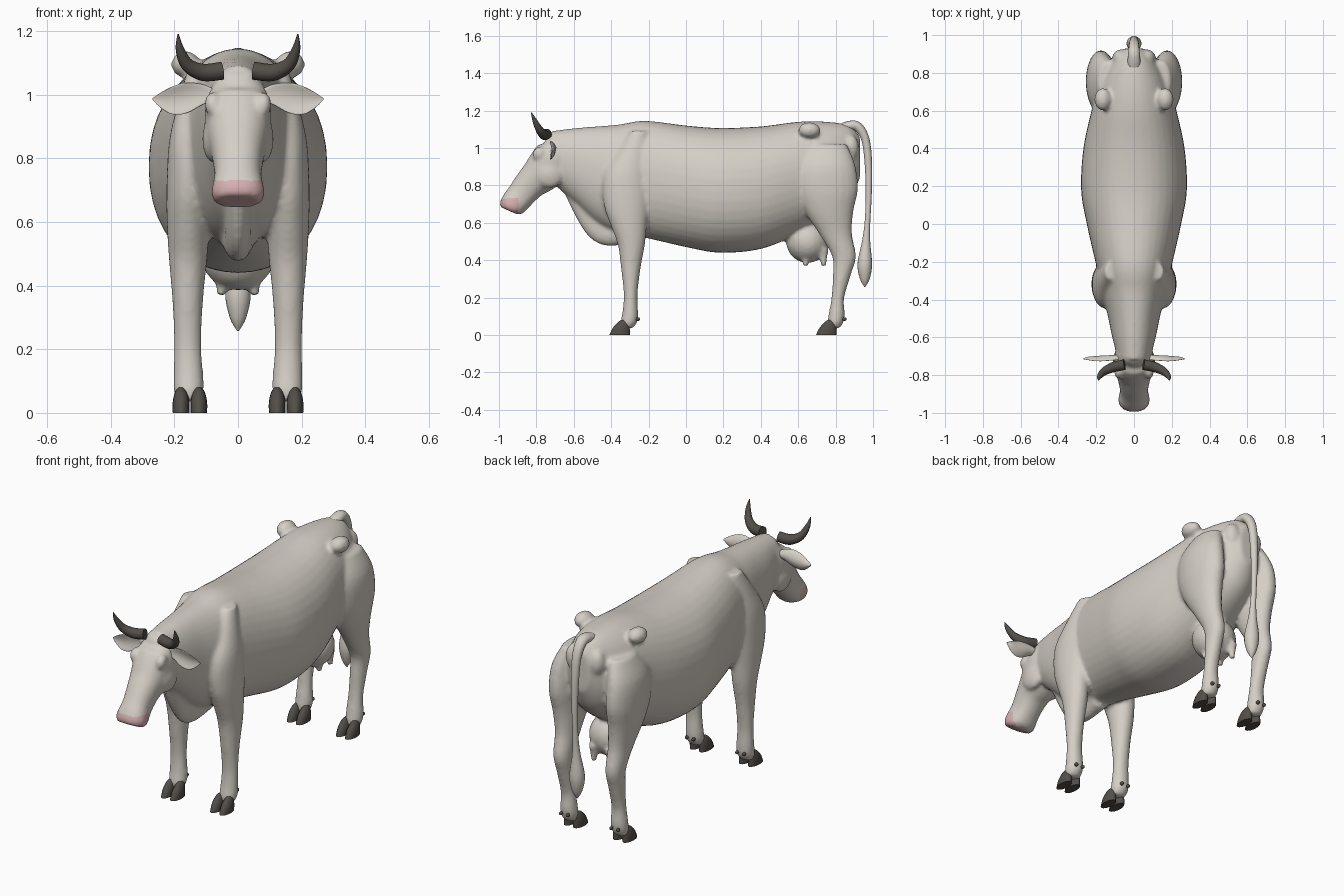
import bpy, bmesh, math
from mathutils import Vector, Matrix

old = bpy.data.objects.get("Cube")
if old:
    bpy.data.objects.remove(old, do_unlink=True)

X, Y, Z = Vector((1, 0, 0)), Vector((0, 1, 0)), Vector((0, 0, 1))


def material(name, color):
    m = bpy.data.materials.new(name)
    m.use_nodes = True
    m.diffuse_color = (*color, 1)
    bsdf = m.node_tree.nodes["Principled BSDF"]
    bsdf.inputs["Base Color"].default_value = (*color, 1)
    bsdf.inputs["Roughness"].default_value = 0.7
    return m


HIDE = material("pale hide", (0.66, 0.62, 0.56))
PINK = material("pink nose", (0.68, 0.43, 0.43))
HORN = material("dark horn", (0.085, 0.075, 0.065))


def spline(stations, steps):
    """Catmull-Rom through rows of x, y, z, radius, radius."""
    pts = [Vector(s) for s in stations]
    out = []
    for i in range(len(pts) - 1):
        a, b, c, d = pts[max(i - 1, 0)], pts[i], pts[i + 1], pts[min(i + 2, len(pts) - 1)]
        for k in range(steps):
            t = k / steps
            out.append(b + (c - a) * (t / 2) + (a * 2 - b * 5 + c * 4 - d) * (t * t / 2)
                       + (b * 3 - a - c * 3 + d) * (t ** 3 / 2))
    return out + [pts[-1]]


def loft(bm, stations, axis=None, ref=X, side=1, sides=24, steps=4, power=1.0, cup=0.0):
    """Closed skin around oval rings; fixed axis or following the path."""
    rows = spline([(s[0] * side, *s[1:]) for s in stations], steps)
    centers = [Vector(r[:3]) for r in rows]
    rings = []
    for i, r in enumerate(rows):
        t = axis or (centers[min(i + 1, len(rows) - 1)] - centers[max(i - 1, 0)]).normalized()
        u = (ref - t * ref.dot(t)).normalized()
        v = t.cross(u)
        ring = []
        for k in range(sides):
            a = math.tau * k / sides
            c, s = math.cos(a), math.sin(a)
            c = math.copysign(abs(c) ** power, c)
            s = math.copysign(abs(s) ** power, s)
            p = centers[i] + u * (c * max(r[3], .002)) + v * (s * max(r[4], .002))
            ring.append(bm.verts.new(p + Y * cup * (1 - s * s) * r[4]))
        rings.append(ring)
    for a, b in zip(rings, rings[1:]):
        for k in range(sides):
            n = (k + 1) % sides
            bm.faces.new((a[k], a[n], b[n], b[k]))
    bm.faces.new(rings[0][::-1])
    bm.faces.new(rings[-1])


def ball(bm, center, radii, tilt=0):
    m = Matrix.Translation(center) @ Matrix.Rotation(tilt, 4, 'X') @ Matrix.Diagonal((*radii, 1))
    bmesh.ops.create_uvsphere(bm, u_segments=20, v_segments=12, radius=1, matrix=m)


def finish(name, bm, mats, voxel=0, smooth=4):
    bmesh.ops.recalc_face_normals(bm, faces=bm.faces[:])
    me = bpy.data.meshes.new(name)
    bm.to_mesh(me)
    bm.free()
    ob = bpy.data.objects.new(name, me)
    bpy.context.collection.objects.link(ob)
    for m in mats:
        me.materials.append(m)
    bpy.ops.object.select_all(action='DESELECT')
    ob.select_set(True)
    bpy.context.view_layer.objects.active = ob
    if voxel:
        mod = ob.modifiers.new("blend", 'REMESH')
        mod.mode, mod.voxel_size = 'VOXEL', voxel
        soft = ob.modifiers.new("soften", 'SMOOTH')
        soft.factor, soft.iterations = 0.5, smooth
        for n in ("blend", "soften"):
            bpy.ops.object.modifier_apply(modifier=n)
    bpy.ops.object.shade_smooth_by_angle(angle=math.radians(180 if voxel else 50))
    return ob


# Torso and neck: y, half width, top, bottom
TORSO = [(-.72, .085, 1.09, .82), (-.6, .115, 1.105, .71), (-.48, .14, 1.115, .6),
         (-.36, .17, 1.125, .54), (-.22, .2, 1.145, .52), (0, .25, 1.12, .47),
         (.18, .28, 1.107, .44), (.4, .268, 1.115, .46), (.6, .225, 1.14, .54),
         (.75, .185, 1.14, .62), (.87, .115, 1.12, .72), (.93, .05, 1.06, .84)]
body = bmesh.new()
loft(body, [(0, y, (t + b) / 2, w, (t - b) / 2) for y, w, t, b in TORSO],
     axis=Y, sides=40, steps=5, power=.93)

# Head from poll to muzzle
loft(body, [(0, -.705, 1.075, .05, .04), (0, -.69, 1.015, .088, .09), (0, -.715, .94, .105, .11),
            (0, -.77, .866, .098, .105), (0, -.829, .812, .083, .087), (0, -.882, .749, .074, .077),
            (0, -.917, .707, .081, .073), (0, -.936, .684, .083, .066), (0, -.946, .664, .07, .052)],
     power=.88)

# Dewlap
loft(body, [(0, -.6, .77, .04, .05), (0, -.54, .665, .04, .06), (0, -.47, .575, .04, .07),
            (0, -.40, .545, .045, .07), (0, -.28, .56, .06, .06)])

# Udder
ball(body, (0, .65, .5), (.118, .115, .115))

FRONT_LEG = [(.125, -.25, 1.09, .03, .045), (.14, -.29, .97, .05, .08), (.15, -.32, .85, .067, .12),
             (.155, -.32, .7, .07, .12), (.157, -.305, .58, .066, .095), (.157, -.292, .48, .06, .072),
             (.158, -.295, .36, .049, .053), (.158, -.296, .22, .043, .037),
             (.156, -.298, .12, .047, .042), (.155, -.305, .07, .047, .045), (.155, -.315, .035, .035, .03)]
REAR_LEG = [(.14, .76, 1.02, .05, .1), (.17, .75, .91, .075, .155), (.175, .755, .78, .08, .165),
            (.17, .765, .66, .072, .13), (.163, .8, .54, .056, .088), (.16, .845, .42, .047, .064),
            (.158, .833, .32, .042, .048), (.156, .812, .2, .04, .034),
            (.155, .806, .12, .045, .042), (.155, .80, .07, .045, .043), (.155, .79, .035, .035, .03)]
for s in (1, -1):
    loft(body, FRONT_LEG, axis=Z, side=s)
    loft(body, REAR_LEG, axis=Z, side=s)
    ball(body, (s * .165, .66, 1.095), (.045, .06, .042))            # hip bone
    ball(body, (s * .07, .88, 1.0), (.045, .045, .07))               # pin bone
    ball(body, (s * .076, -.73, .86), (.036, .075, .075))            # cheek
    ball(body, (s * .08, -.785, .97), (.025, .035, .04), -.5)        # brow
    for y in (.64, .735):
        loft(body, [(.05, y, .46, .03, .03), (.05, y, .41, .02, .02), (.052, y, .365, .014, .014)],
             axis=Z, side=s, sides=12)

hide = finish("body", body, [HIDE, PINK], voxel=.011, smooth=5)
for p in hide.data.polygons:
    c = p.center
    p.material_index = int(c.y < -.895 and .652 < c.z < .73)

# Tail with tassel
bm = bmesh.new()
loft(bm, [(0, .80, 1.09, .035, .025), (0, .86, 1.115, .034, .026), (0, .915, 1.115, .03, .026),
          (0, .958, 1.05, .025, .022), (0, .975, .92, .021, .02), (0, .977, .75, .016, .016),
          (0, .97, .6, .015, .015), (0, .963, .5, .022, .022), (0, .956, .38, .04, .039),
          (0, .956, .3, .026, .026), (0, .956, .258, .003, .003)], sides=16, steps=5)
finish("tail", bm, [HIDE])

for s, word in ((1, "left"), (-1, "right")):
    # Horn
    bm = bmesh.new()
    loft(bm, [(.05, -.745, 1.075, .028, .028), (.11, -.758, 1.07, .027, .027),
              (.16, -.782, 1.095, .021, .021), (.183, -.808, 1.145, .013, .013),
              (.188, -.827, 1.19, .002, .002)], ref=Y, side=s, sides=16, steps=5)
    finish(word + "_horn", bm, [HORN])
    # Ear, cupped towards the front
    bm = bmesh.new()
    loft(bm, [(.08, -.715, 1.0, .014, .02), (.115, -.72, 1.0, .012, .034), (.16, -.725, .99, .01, .048),
              (.205, -.725, .982, .008, .044), (.24, -.72, .982, .007, .026), (.268, -.715, .986, .003, .003)],
         axis=X, ref=Y, side=s, cup=.4)
    finish(word + "_ear", bm, [HIDE])
    # Cloven hooves and dewclaws
    for leg, dy in (("front", 0), ("rear", 1.105)):
        bm = bmesh.new()
        for dx in (-.028, .028):
            x = .151 + dx
            loft(bm, [(x, -.355 + dy, 0, .026, .055), (x, -.347 + dy, .035, .026, .046),
                      (x, -.336 + dy, .065, .019, .032), (x, -.33 + dy, .08, .008, .018)],
                 axis=Z, side=s, sides=16, steps=3)
            ball(bm, (s * (.155 + dx * .75), -.258 + dy, .085), (.009, .012, .01))
        finish(f"{word}_{leg}_hoof", bm, [HORN])
